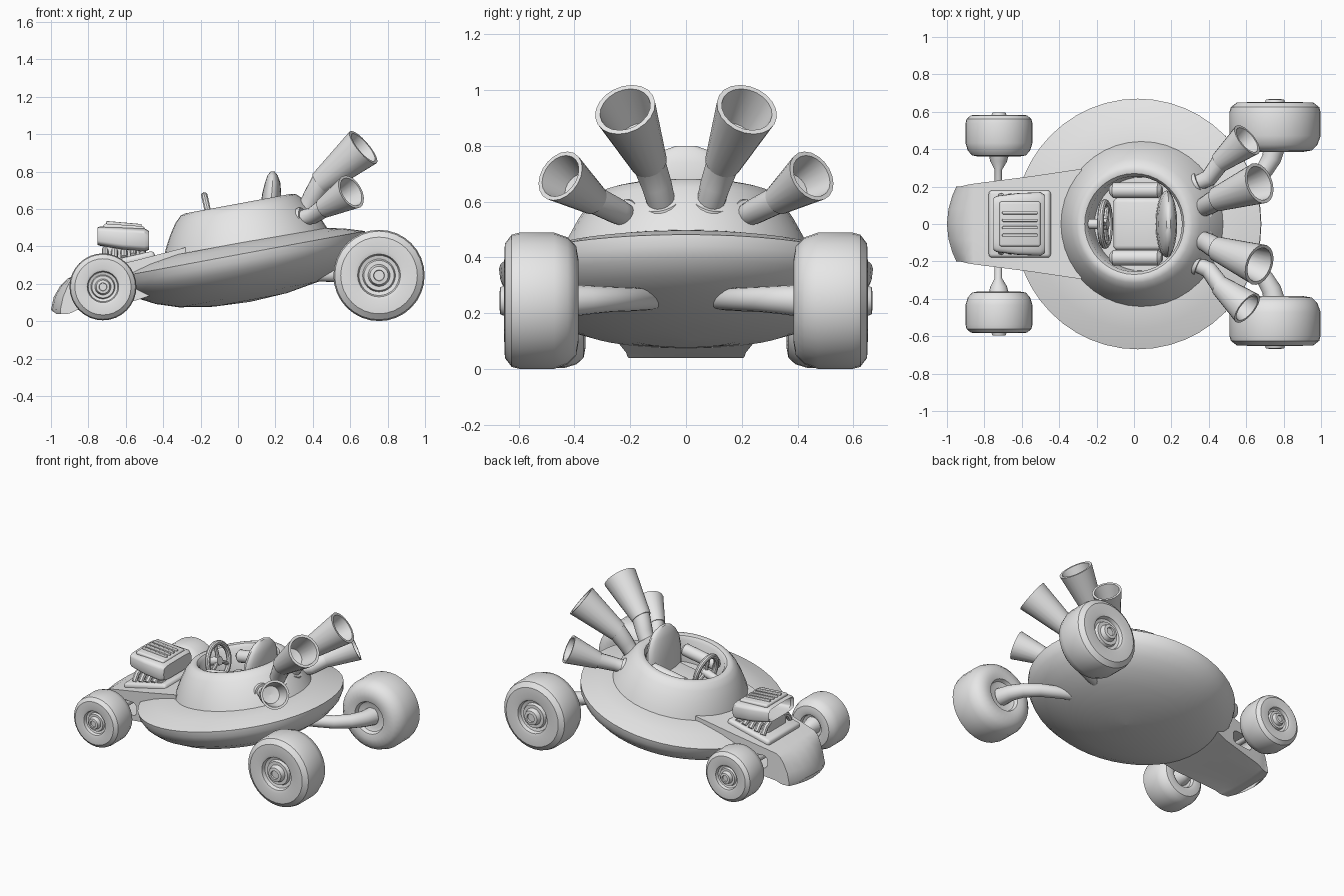
import bpy, bmesh, math
from mathutils import Vector, Matrix

if "Cube" in bpy.data.objects:
    bpy.data.objects.remove(bpy.data.objects["Cube"])

grey = bpy.data.materials.new("plain grey")
grey.diffuse_color = (0.8, 0.8, 0.8, 1)
grey.use_nodes = True
grey.node_tree.nodes["Principled BSDF"].inputs["Base Color"].default_value = grey.diffuse_color


def finish(name, bm, matrix=Matrix()):
    bmesh.ops.transform(bm, matrix=matrix, verts=bm.verts)
    bmesh.ops.recalc_face_normals(bm, faces=bm.faces)
    mesh = bpy.data.meshes.new(name)
    bm.to_mesh(mesh)
    bm.free()
    mesh.materials.append(grey)
    ob = bpy.data.objects.new(name, mesh)
    bpy.context.collection.objects.link(ob)
    return ob


def loft(name, rings, matrix=Matrix(), caps=True):
    bm = bmesh.new()
    rows = [[bm.verts.new(p) for p in ring] for ring in rings]
    n = len(rows[0])
    for a, b in zip(rows, rows[1:]):
        for i in range(n):
            j = (i + 1) % n
            bm.faces.new((a[i], a[j], b[j], b[i]))
    if caps:
        bm.faces.new(rows[0])
        bm.faces.new(rows[-1])
    bmesh.ops.remove_doubles(bm, verts=bm.verts, dist=1e-5)
    return finish(name, bm, matrix)


def circle(r, n):
    return [(r * math.cos(2 * math.pi * i / n), r * math.sin(2 * math.pi * i / n)) for i in range(n)]


def lathe(name, profile, matrix=Matrix(), n=32):
    rings = [[(x, y, h) for x, y in circle(max(r, 0.001), n)] for r, h in profile]
    return loft(name, rings, matrix)


def aim(origin, direction):
    q = Vector(direction).to_track_quat('Z', 'Y')
    return Matrix.Translation(origin) @ q.to_matrix().to_4x4()


def tube(name, pts, radii, n=16):
    pts = [Vector(p) for p in pts]
    rings = []
    for i, p in enumerate(pts):
        t = pts[min(i + 1, len(pts) - 1)] - pts[max(i - 1, 0)]
        m = aim(p, t)
        rings.append([m @ Vector((x, y, 0)) for x, y in circle(radii[i], n)])
    return loft(name, rings)


def block(name, loc, size, bevel=0.0, rot=0.0):
    bm = bmesh.new()
    bmesh.ops.create_cube(bm, size=1)
    bmesh.ops.scale(bm, vec=size, verts=bm.verts)
    if bevel:
        bmesh.ops.bevel(bm, geom=bm.edges[:], offset=bevel, segments=3, profile=0.5, affect='EDGES')
    return finish(name, bm, Matrix.Translation(loc) @ Matrix.Rotation(rot, 4, 'Y'))


def rounded(x, hw, zc, hz, n=32, power=0.4):
    ring = []
    for c, s in circle(1, n):
        ring.append((x, hw * math.copysign(abs(c) ** power, c), zc + hz * math.copysign(abs(s) ** power, s)))
    return ring


# Tilted saucer hull and cockpit dome
tilt = Matrix.Translation((0.02, 0, 0.36)) @ Matrix.Rotation(math.radians(-10.5), 4, 'Y')
lathe("saucer_hull", [(0, -.26), (.2, -.25), (.38, -.22), (.5, -.18), (.585, -.135), (.64, -.085), (.665, -.04),
                      (.67, 0), (.56, .035), (.44, .06), (0, .06)], tilt, 48)
lathe("cockpit_dome", [(0, .05), (.445, .05), (.425, .10), (.39, .165), (.35, .225), (.315, .26), (.29, .268),
                       (.27, .262), (.255, .24), (.25, .08), (0, .08)],
      tilt @ Matrix.Translation((.03, 0, 0)), 40)

# Nose: x, half width, top, bottom, forward bulge
rings = []
for x, w, top, bot, bulge in [(-1, .20, .06, .04, .05), (-.985, .20, .13, .04, .05), (-.95, .205, .19, .04, .04),
                              (-.91, .21, .228, .045, .02), (-.86, .215, .253, .06, 0), (-.55, .255, .325, .11, 0),
                              (-.28, .295, .395, .2, 0)]:
    f = [-1, -.75, -.4, 0, .4, .75, 1]
    rings.append([(x + bulge * k * k, w * k, top) for k in f] + [(x + bulge * k * k, w * k, bot) for k in f[::-1]])
nose = loft("nose_hood", rings)

# Axle opening through the nose
cutter = block("axle_cutter", (-.71, 0, .175), (.17, .8, .09), .03)
mod = nose.modifiers.new("axle_opening", 'BOOLEAN')
mod.object = cutter
mod.solver = 'EXACT'
bpy.context.view_layer.objects.active = nose
bpy.ops.object.modifier_apply(modifier="axle_opening")
bpy.data.objects.remove(cutter)

# Engine: base, side pipes, open scoop and top ribs
block("engine_base", (-.61, 0, .315), (.34, .36, .05), .02, math.radians(-13))
block("engine_core", (-.61, 0, .36), (.22, .20, .09), .01, math.radians(-5))
for s in (-1, 1):
    for i in range(5):
        x = -.71 + .05 * i
        tube("engine_pipe", [(x, .08 * s, .385), (x, .12 * s, .365), (x, .15 * s, .32 + .01 * i)], [.018] * 3, 8)
loft("intake_scoop", [rounded(-.60, .11, .445, .03), rounded(-.735, .125, .455, .038), rounded(-.75, .14, .455, .047),
                      rounded(-.735, .15, .455, .052), rounded(-.62, .165, .443, .06), rounded(-.50, .17, .435, .062),
                      rounded(-.475, .155, .432, .05)])
block("scoop_cover", (-.61, 0, .50), (.22, .24, .03), .012, math.radians(4))
for i in range(4):
    block("scoop_rib", (-.61, -.06 + .04 * i, .517), (.19, .016, .022), .005, math.radians(5))

# Seat, side cushions and steering wheel
loft("seat_back", [[(.185 + .055 * a * k + lean, .18 * b * k, z) for a, b in circle(1, 20)]
                   for z, k, lean in [(.42, .95, -.02), (.60, 1, -.01), (.68, .93, -.005), (.74, .75, 0),
                                      (.78, .5, 0), (.80, .2, 0)]])
block("seat_cushion", (.03, 0, .45), (.28, .28, .08), .025, math.radians(-10))
for s in (-1, 1):
    tube("side_cushion", [(-.13, .18 * s, .53), (-.11, .18 * s, .535), (.13, .18 * s, .575), (.15, .18 * s, .58)],
         [.02, .042, .042, .02])
wheel_m = aim((-.155, 0, .56), (1, 0, .22))
loop = [wheel_m @ Vector((x, y, 0)) for x, y in circle(.115, 28)]
rings = []
for i in range(29):
    a = 2 * math.pi * i / 28
    rings.append([wheel_m @ Vector(((.115 + u) * math.cos(a), (.115 + u) * math.sin(a), v))
                  for u, v in circle(.018, 10)])
loft("steering_wheel", rings, caps=False)
for a in (0, 2.1, 4.2):
    end = wheel_m @ Vector((.11 * math.sin(a), .11 * math.cos(a), 0))
    tube("steering_spoke", [wheel_m.translation, end], [.014, .012], 8)
tube("steering_column", [(-.28, 0, .52), (-.14, 0, .563)], [.025, .03], 12)


def wheel(name, x, z, radius, y0, width, s):
    prof = [(0, .15), (.34, .15), (.42, .12), (.46, .03), (.6, .0), (.8, .03), (.93, .14), (1, .32), (1, .78),
            (.97, .88), (.84, .97), (.55, .98), (.47, .96), (.44, .87), (.36, .85), (.33, .92), (.24, .92),
            (.22, .98), (.2, 1.03), (.12, 1.04), (.11, 1.0), (0, 1.0)]
    lathe(name, [(r * radius, h * width) for r, h in prof], aim((x, y0 * s, z), (0, s, 0)), 32)


for s in (-1, 1):
    # Wheels and suspension arms
    wheel("rear_wheel", .754, .245, .244, .385, .272, s)
    wheel("front_wheel", -.722, .184, .179, .36, .228, s)
    tube("rear_arm", [(.38, .10 * s, .25), (.50, .15 * s, .25), (.61, .205 * s, .25), (.69, .275 * s, .25),
                      (.735, .35 * s, .248), (.754, .43 * s, .245)], [.035, .04, .043, .046, .052, .06])
    tube("front_axle", [(-.725, 0, .185), (-.725, .29 * s, .185), (-.724, .335 * s, .185), (-.722, .40 * s, .185)],
         [.02, .02, .045, .06])
    # Exhaust pipes with hollow flared horns
    for name, pts, r0, r1 in [
            ("inner", [(.31, .075, .53), (.36, .085, .585), (.40, .105, .66), (.45, .135, .745), (.67, .218, .93)], .055, .112),
            ("outer", [(.29, .20, .52), (.335, .215, .55), (.40, .245, .565), (.465, .335, .61), (.605, .45, .692)], .046, .096)]:
        p = [Vector((x, y * s, z)) for x, y, z in pts]
        axis = p[4] - p[3]
        length = axis.length
        tube(name + "_pipe", p[:4] + [p[3] + axis * .1], [r0 * .9, r0 * .9, r0, r0 * 1.1, r0 * 1.1])
        lathe(name + "_collar", [(0, -.015), (r0 * 1.2, -.015), (r0 * 1.3, 0), (r0 * 1.2, .015), (0, .015)],
              aim(p[1], p[2] - p[1]), 20)
        lathe(name + "_horn", [(0, -.01), (r0 * 1.2, -.01), (r1, length), (r1 * .84, length),
                               (r1 * .6, length * .45), (0, length * .4)], aim(p[3], axis), 20)

bpy.ops.object.select_all(action='SELECT')
bpy.ops.object.shade_smooth_by_angle(angle=math.radians(35))
